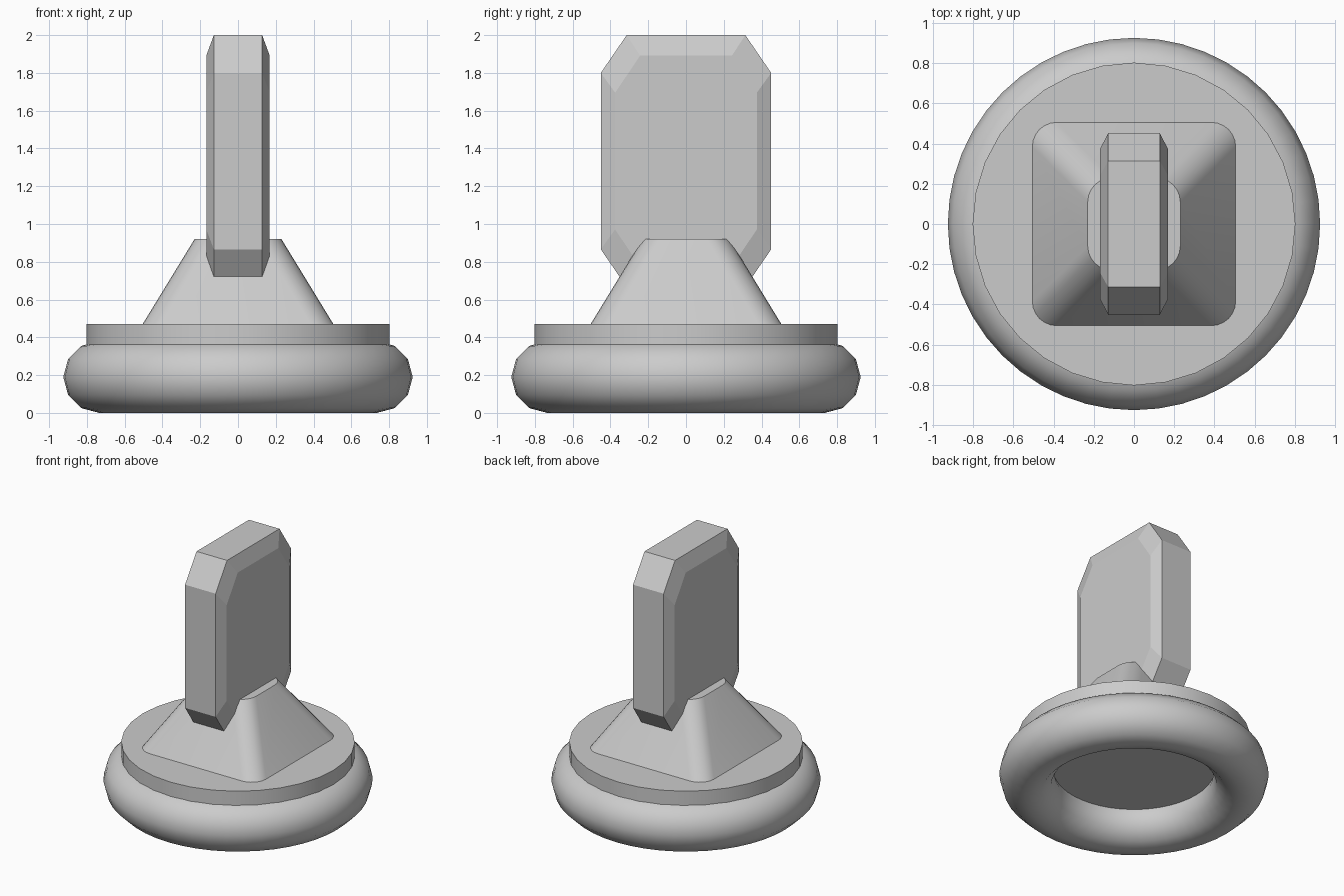
import bpy
from math import sin, cos, pi, radians

if "Cube" in bpy.data.objects:
    bpy.data.objects.remove(bpy.data.objects["Cube"])


def loft(name, rings, smooth=False):
    """Closed solid skinned through equally long rings of points."""
    n = len(rings[0])
    verts = [p for ring in rings for p in ring]
    faces = [tuple(reversed(range(n))),
             tuple(range((len(rings) - 1) * n, len(rings) * n))]
    for k in range(len(rings) - 1):
        for i in range(n):
            j = (i + 1) % n
            faces.append((k * n + i, k * n + j, (k + 1) * n + j, (k + 1) * n + i))
    mesh = bpy.data.meshes.new(name)
    mesh.from_pydata(verts, [], faces)
    obj = bpy.data.objects.new(name, mesh)
    bpy.context.collection.objects.link(obj)
    if smooth:
        smooth_object(obj)
    return obj


def smooth_object(obj, angle=35):
    bpy.ops.object.select_all(action='DESELECT')
    obj.select_set(True)
    bpy.context.view_layer.objects.active = obj
    bpy.ops.object.shade_smooth_by_angle(angle=radians(angle))


def rounded_square(half, radius, z, steps=6):
    pts = []
    for q, (sx, sy) in enumerate([(1, 1), (-1, 1), (-1, -1), (1, -1)]):
        for s in range(steps + 1):
            a = (q + s / steps) * pi / 2
            pts.append((sx * (half - radius) + radius * cos(a),
                        sy * (half - radius) + radius * sin(a), z))
    return pts


def octagon(x, wide, narrow, tall, short, zc):
    """Cut-corner rectangle in the YZ plane."""
    right = [(narrow, -tall), (wide, -short), (wide, short), (narrow, tall)]
    left = [(-y, z) for y, z in reversed(right)]
    return [(x, y, zc + z) for y, z in right + left]


# Ring foot
bpy.ops.mesh.primitive_torus_add(major_radius=0.735, minor_radius=0.19,
                                 major_segments=48, minor_segments=12,
                                 location=(0, 0, 0.19))
foot = bpy.context.object
foot.name = "ring_foot"
smooth_object(foot)

# Disc set into the ring
bpy.ops.mesh.primitive_cylinder_add(vertices=32, radius=0.802, depth=0.24,
                                    location=(0, 0, 0.35))
disc = bpy.context.object
disc.name = "base_disc"
smooth_object(disc)

# Tapered socket with rounded corners
loft("socket", [rounded_square(0.505, 0.12, 0.47),
                rounded_square(0.23, 0.12, 0.92)], smooth=True)

# Upright slab with cut corners and bevelled rim
ZC = 1.333
inner = (0.375, 0.243, 0.558, 0.362)
outer = (0.451, 0.314, 0.667, 0.467)
loft("upright_slab", [octagon(-0.168, *inner, ZC), octagon(-0.128, *outer, ZC),
                      octagon(0.128, *outer, ZC), octagon(0.168, *inner, ZC)])
